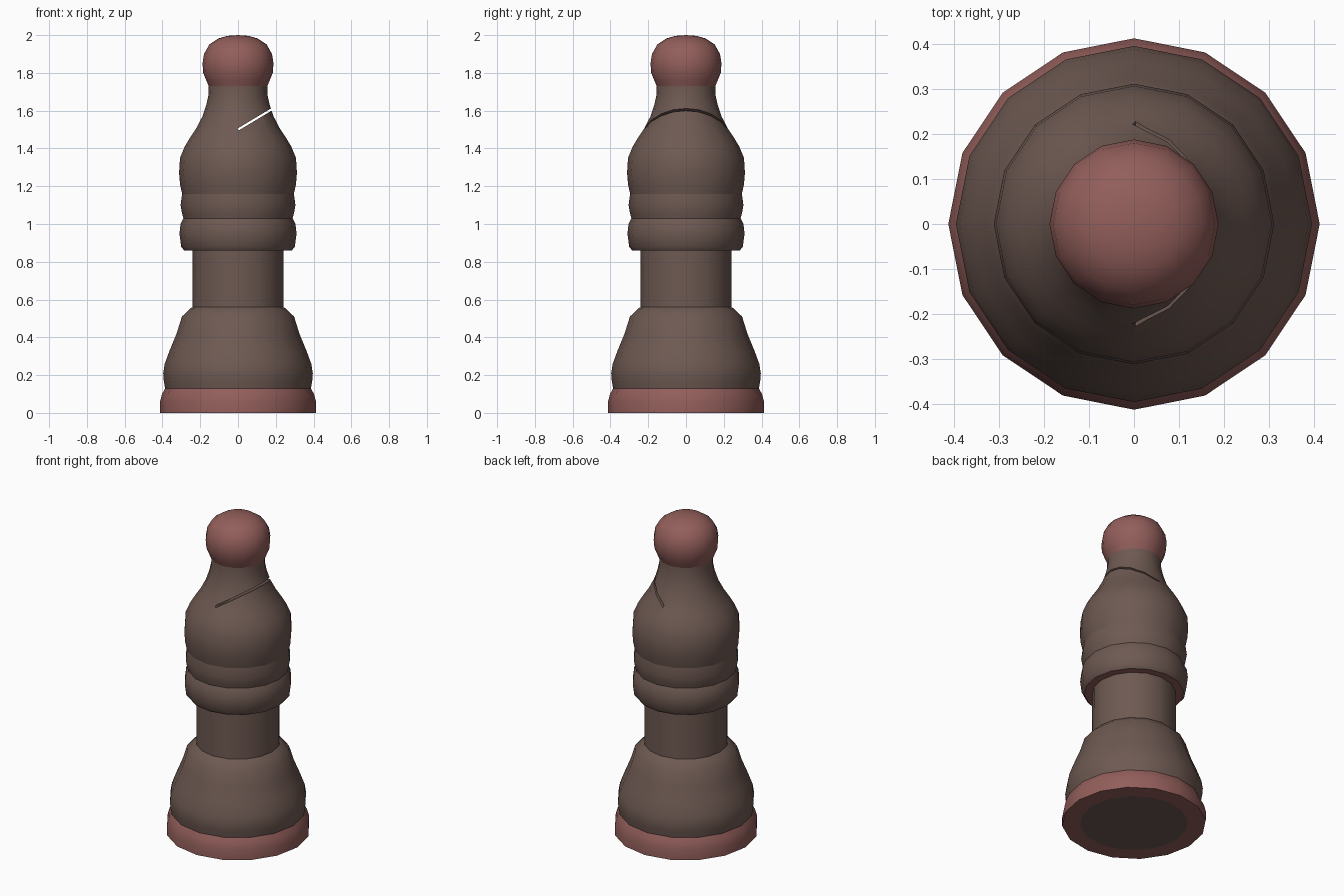
import bpy, bmesh, math
from mathutils import Matrix

if "Cube" in bpy.data.objects:
    bpy.data.objects.remove(bpy.data.objects["Cube"])

SIDES = 16


def material(name, rgb):
    m = bpy.data.materials.new(name)
    m.diffuse_color = (*rgb, 1)
    m.use_nodes = True
    m.node_tree.nodes["Principled BSDF"].inputs["Base Color"].default_value = m.diffuse_color
    return m


brown = material("dark brown", (0.155, 0.100, 0.084))
red = material("dusty red", (0.290, 0.113, 0.104))


def finish(obj, angle=40):
    bpy.ops.object.select_all(action='DESELECT')
    obj.select_set(True)
    bpy.context.view_layer.objects.active = obj
    bpy.ops.object.shade_smooth_by_angle(angle=math.radians(angle))


def add_object(name, bm, mats):
    me = bpy.data.meshes.new(name)
    bm.to_mesh(me)
    bm.free()
    for m in mats:
        me.materials.append(m)
    obj = bpy.data.objects.new(name, me)
    bpy.context.collection.objects.link(obj)
    return obj


def lathe(name, profile, mats, rule=None):
    """Spin (radius, z) points, bottom to top, around z."""
    bm = bmesh.new()
    rings = []
    for r, z in profile:
        if r == 0:
            rings.append([bm.verts.new((0, 0, z))] * SIDES)
        else:
            rings.append([bm.verts.new((r * math.cos(math.tau * i / SIDES),
                                        r * math.sin(math.tau * i / SIDES), z))
                          for i in range(SIDES)])
    for k, (a, b) in enumerate(zip(rings, rings[1:])):
        for i in range(SIDES):
            j = (i + 1) % SIDES
            f = bm.faces.new(list(dict.fromkeys((a[i], a[j], b[j], b[i]))))
            f.material_index = rule(k) if rule else 0
    return add_object(name, bm, mats)


# Base ring with a brown pad in the middle of its underside
base = lathe("base_ring", [(0, 0), (0.31, 0), (0.413, 0), (0.413, 0.06),
                           (0.402, 0.10), (0.386, 0.13)],
             [red, brown], lambda k: 1 if k == 0 else 0)

# Flared foot
foot = lathe("foot", [(0.386, 0.13), (0.393, 0.17), (0.396, 0.21), (0.388, 0.26),
                      (0.362, 0.33), (0.325, 0.42), (0.297, 0.51),
                      (0.25, 0.555), (0.24, 0.56)], [brown])

# Straight stem
stem = lathe("stem", [(0.242, 0.56), (0.24, 0.86)], [brown])

# Double collar with red underside
collar = lathe("collar", [(0.24, 0.86), (0.285, 0.86), (0.301, 0.88), (0.31, 0.95),
                          (0.304, 1.0), (0.289, 1.03), (0.297, 1.06), (0.304, 1.10),
                          (0.296, 1.16)],
               [brown, red], lambda k: 1 if k == 0 else 0)

# Head, closed so that the slit can be cut
head = lathe("head", [(0, 1.16), (0.296, 1.16), (0.307, 1.21), (0.312, 1.27),
                      (0.307, 1.35), (0.282, 1.41), (0.252, 1.46), (0.219, 1.51),
                      (0.188, 1.57), (0.168, 1.63), (0.157, 1.68), (0.155, 1.73),
                      (0, 1.73)], [brown])

# Slanted slit cutter, starting at the middle and rising to the right
tilt = math.radians(31)
bm = bmesh.new()
bmesh.ops.create_cube(bm, size=1, matrix=Matrix.Translation((0, 0, 1.5))
                      @ Matrix.Rotation(-tilt, 4, 'Y')
                      @ Matrix.Translation((0.25, 0, 0))
                      @ Matrix.Diagonal((0.5, 1, 0.012, 1)))
cutter = add_object("slit_cutter", bm, [brown])
cutter.hide_render = True
mod = head.modifiers.new("slit", 'BOOLEAN')
mod.operation = 'DIFFERENCE'
mod.solver = 'EXACT'
mod.object = cutter
bpy.context.view_layer.objects.active = head
bpy.ops.object.modifier_apply(modifier=mod.name)
bpy.data.objects.remove(cutter)

# Top knob
knob = lathe("knob", [(0.155, 1.73), (0.168, 1.76), (0.184, 1.80), (0.188, 1.85),
                      (0.180, 1.90), (0.152, 1.95), (0.105, 1.982),
                      (0.055, 1.996), (0, 2.0)], [red])

for part in (base, foot, stem, collar, head, knob):
    finish(part)
